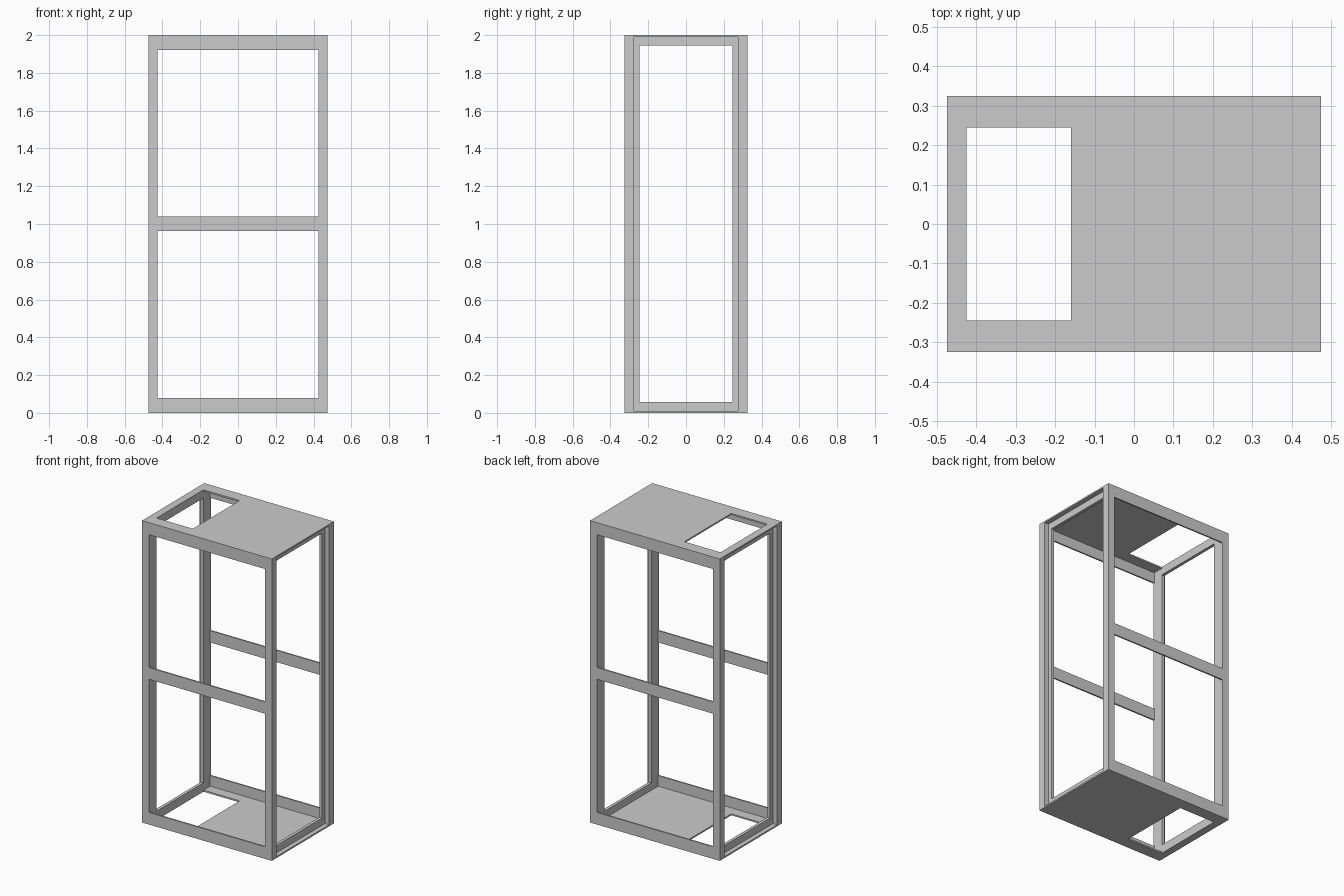
import bpy, bmesh

if "Cube" in bpy.data.objects:
    bpy.data.objects.remove(bpy.data.objects["Cube"])

W, D, H = 0.475, 0.325, 2.0   # half width, half depth, height
T = 0.01                      # sheet thickness
XI, YI = 0.425, 0.245         # inner faces of the posts
XF, YN = 0.445, 0.275         # recess in the side of each post


def finish(name, bm):
    bmesh.ops.remove_doubles(bm, verts=bm.verts, dist=1e-5)
    bmesh.ops.recalc_face_normals(bm, faces=bm.faces)
    me = bpy.data.meshes.new(name)
    bm.to_mesh(me)
    bm.free()
    ob = bpy.data.objects.new(name, me)
    bpy.context.collection.objects.link(ob)
    return ob


def prism(name, faces, z0, z1):
    """Extrude flat polygons that share edges from z0 up to z1."""
    bm = bmesh.new()
    for pts in faces:
        bm.faces.new([bm.verts.new((x, y, z0)) for x, y in pts])
    bmesh.ops.remove_doubles(bm, verts=bm.verts, dist=1e-5)
    base = bm.faces[:]
    ext = bmesh.ops.extrude_face_region(bm, geom=base, use_keep_orig=True)
    for g in ext["geom"]:
        if isinstance(g, bmesh.types.BMVert):
            g.co.z = z1
    return finish(name, bm)


def rect(x0, x1, y0, y1):
    return [(x0, y0), (x1, y0), (x1, y1), (x0, y1)]


# top and bottom plates with a rectangular cable opening
xs, ys = (-W, -XI, -0.16, W), (-D, -YI, YI, D)
cells = [rect(xs[i], xs[i + 1], ys[j], ys[j + 1])
         for i in range(3) for j in range(3) if (i, j) != (1, 1)]
prism("bottom_plate", cells, 0, T)
prism("top_plate", cells, H - T, H)

# corner posts, stepped in on the side faces
for sx, xn in ((-1, "left"), (1, "right")):
    for sy, yn in ((-1, "front"), (1, "back")):
        outline = [(XI, YI), (XF, YI), (XF, YN), (W, YN), (W, D), (XI, D)]
        prism(f"{yn}_{xn}_post", [[(sx * x, sy * y) for x, y in outline]],
              T, H - T)

# front and back cross rails
for sy, yn in ((-1, "front"), (1, "back")):
    y0, y1 = sorted((sy * D, sy * (D - T)))
    for zn, z0, z1 in (("bottom", T, 0.08), ("middle", 0.962, 1.04),
                       ("top", 1.92, H - T)):
        prism(f"{yn}_{zn}_rail", [rect(-XI, XI, y0, y1)], z0, z1)

# recessed side rails
for sx, xn in ((-1, "left"), (1, "right")):
    x0, x1 = sorted((sx * XI, sx * XF))
    for zn, z0, z1 in (("bottom", T, 0.058), ("top", 1.945, H - T)):
        prism(f"{xn}_{zn}_side_rail", [rect(x0, x1, -YI, YI)], z0, z1)
